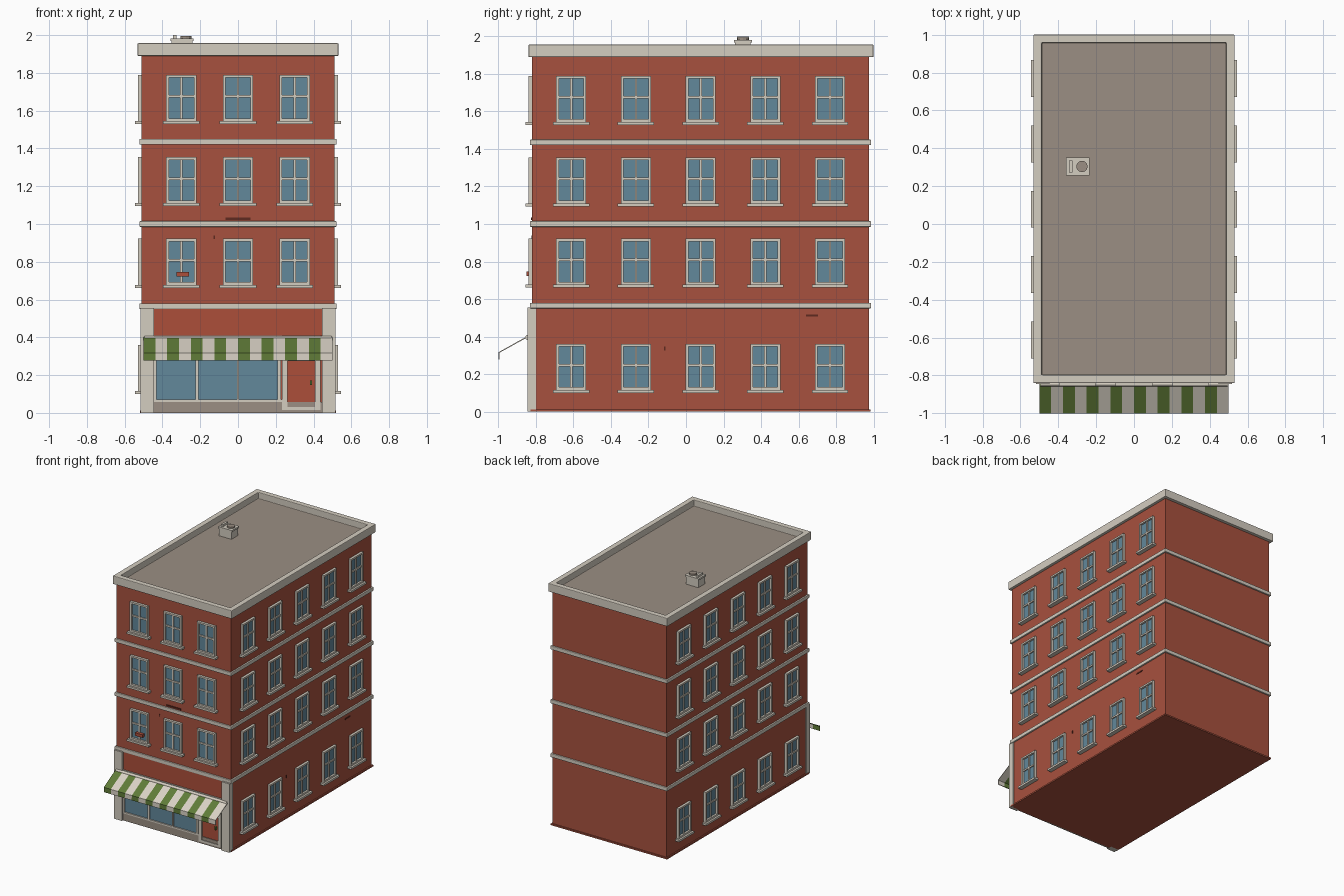
import bpy, bmesh, math
from mathutils import Matrix, Vector

old = bpy.data.objects.get("Cube")
if old:
    bpy.data.objects.remove(old, do_unlink=True)


def material(name, r, g, b):
    lin = [(c / 255 / 12.92 if c < 11 else ((c / 255 + 0.055) / 1.055) ** 2.4) for c in (r, g, b)]
    m = bpy.data.materials.new(name)
    m.use_nodes = True
    m.diffuse_color = (*lin, 1)
    m.node_tree.nodes["Principled BSDF"].inputs["Base Color"].default_value = (*lin, 1)
    return m


brick = material("brick red", 167, 81, 62)
dark_brick = material("dark brick", 95, 42, 32)
stone = material("pale stone", 212, 205, 192)
glass = material("blue glass", 98, 136, 155)
taupe = material("roof taupe", 155, 143, 131)
green = material("awning green", 96, 124, 56)
cream = material("awning cream", 218, 211, 198)
red = material("shop red", 172, 78, 58)
PALETTE = [brick, dark_brick, stone, glass, taupe, green, cream, red]


def add_box(bm, mat, x, y, z):
    """Box from three (low, high) ranges."""
    mid = Vector([(a + b) / 2 for a, b in (x, y, z)])
    size = [b - a for a, b in (x, y, z)]
    made = bmesh.ops.create_cube(bm, size=1, matrix=Matrix.Translation(mid) @ Matrix.Diagonal((*size, 1)))
    for f in {f for v in made["verts"] for f in v.link_faces}:
        f.material_index = PALETTE.index(mat)


def to_mesh(bm, name):
    mesh = bpy.data.meshes.new(name)
    bm.to_mesh(mesh)
    bm.free()
    for m in PALETTE:
        mesh.materials.append(m)
    return mesh


def place(name, mesh, loc=(0, 0, 0), turn=0):
    ob = bpy.data.objects.new(name, mesh)
    ob.location = loc
    ob.rotation_euler.z = turn
    bpy.context.collection.objects.link(ob)
    return ob


def boxes(name, parts):
    bm = bmesh.new()
    for part in parts:
        add_box(bm, *part)
    return place(name, to_mesh(bm, name))


def bevel(ob, width):
    mod = ob.modifiers.new("soft edges", "BEVEL")
    mod.width = width
    mod.segments = 2


# Main walls
W, FRONT, BACK = 0.51, -0.82, 0.975
boxes("walls", [(brick, (-W, W), (FRONT, BACK), (0, 1.9))])
boxes("base_course", [(brick, (-W - 0.01, W + 0.01), (FRONT - 0.008, BACK + 0.01), (0, 0.012))])

# Stone courses between floors
for i, z in enumerate((0.565, 1.0, 1.435)):
    course = boxes(f"floor_course_{i + 1}", [
        (stone, (-W - 0.012, W + 0.012), (FRONT - 0.012, BACK + 0.012), (z - 0.015, z + 0.015))])
    bevel(course, 0.004)

# Parapet with sunken roof
bm = bmesh.new()
add_box(bm, stone, (-0.532, 0.532), (-0.84, 1.0), (1.89, 1.957))
top = max(bm.faces, key=lambda f: f.calc_center_median().z)
bmesh.ops.inset_region(bm, faces=[top], thickness=0.062)
floor = bmesh.ops.extrude_discrete_faces(bm, faces=[top])["faces"][0]
bmesh.ops.translate(bm, verts=floor.verts, vec=(0, 0, -0.05))
floor.material_index = PALETTE.index(taupe)
bevel(place("parapet", to_mesh(bm, "parapet")), 0.005)

# Roof vent: box, lid, round fan and side flap
boxes("vent_box", [
    (stone, (-0.352, -0.242), (0.262, 0.345), (1.9, 1.97)),
    (stone, (-0.358, -0.235), (0.256, 0.351), (1.968, 1.982)),
    (stone, (-0.343, -0.325), (0.272, 0.335), (1.98, 2.0))])
bm = bmesh.new()
bmesh.ops.create_cone(bm, cap_ends=True, segments=12, radius1=0.03, radius2=0.03, depth=0.02,
                      matrix=Matrix.Translation((-0.275, 0.304, 1.984)))
for f in bm.faces:
    f.material_index = PALETTE.index(taupe)
place("vent_fan", to_mesh(bm, "vent_fan"))

# Sash window, facing -y, origin at middle of the opening on the wall
HW, HH, EDGE = 0.08, 0.122, 0.014
bm = bmesh.new()
add_box(bm, glass, (-HW + 0.005, HW - 0.005), (-0.004, 0.01), (-HH + 0.005, HH - 0.005))
for s in (-1, 1):
    lo, hi = sorted((s * HW, s * (HW - EDGE)))
    add_box(bm, stone, (lo, hi), (-0.02, 0.01), (-HH, HH))
    lo, hi = sorted((s * HH, s * (HH - EDGE)))
    add_box(bm, stone, (-HW + EDGE, HW - EDGE), (-0.02, 0.01), (lo, hi))
add_box(bm, stone, (-0.006, 0.006), (-0.012, 0.01), (-HH + EDGE, HH - EDGE))
add_box(bm, stone, (-HW + EDGE, HW - EDGE), (-0.013, 0.01), (0.002, 0.015))
add_box(bm, stone, (-0.097, 0.097), (-0.035, 0.01), (-HH - 0.016, -HH))
window = to_mesh(bm, "window")

LEVELS = (0.238, 0.8, 1.232, 1.667)
for level, z in enumerate(LEVELS):
    if level:
        for x in (-0.3, 0, 0.3):
            place("front_window", window, (x, FRONT, z))
    for i in range(5):
        y = -0.612 + 0.345 * i
        for side, label in ((1, "left"), (-1, "right")):
            place(f"{label}_window", window, (side * W, y, z), side * math.pi / 2)

# Small red planter in one window, and chipped bricks
boxes("window_planter", [(red, (-0.325, -0.26), (-0.85, -0.82), (0.723, 0.747))])
boxes("chipped_bricks", [
    (dark_brick, (-0.065, 0.065), (FRONT - 0.006, FRONT), (1.022, 1.034)),
    (dark_brick, (-0.13, -0.122), (FRONT - 0.004, FRONT), (0.92, 0.94)),
    (dark_brick, (W, W + 0.004), (0.64, 0.705), (0.506, 0.517)),
    (dark_brick, (W, W + 0.004), (-0.117, -0.109), (0.325, 0.348))])

# Shopfront pilasters
for side in (-1, 1):
    lo, hi = sorted((side * 0.446, side * 0.517))
    boxes("left_pilaster" if side > 0 else "right_pilaster",
          [(stone, (lo, hi), (-0.846, -0.8), (0, 0.556))])

# Shopfront: sign board, plinth, display window
F = FRONT
boxes("sign_board", [(red, (-0.446, 0.446), (F - 0.008, F), (0.41, 0.55))])
boxes("shop_plinth", [(taupe, (-0.446, 0.446), (F - 0.012, F), (0, 0.058))])
boxes("shop_glass", [(glass, (-0.437, 0.22), (F - 0.004, F), (0.06, 0.39))])
rails = [(stone, (-0.446, 0.235), (F - 0.014, F), span) for span in ((0.058, 0.07), (0.385, 0.41))]
rails += [(stone, (x - w, x + w), (F - 0.014, F), (0.058, 0.4))
          for x, w in ((-0.439, 0.007), (-0.217, 0.008), (0, 0.004), (0.219, 0.009))]
boxes("shop_window_frame", rails)

# Door with frame, kick plate and handle
boxes("door_frame", [
    (stone, (0.233, 0.262), (F - 0.018, F), (0.015, 0.4)),
    (stone, (0.408, 0.436), (F - 0.018, F), (0.015, 0.4)),
    (stone, (0.233, 0.436), (F - 0.018, F), (0.275, 0.41)),
    (stone, (0.233, 0.436), (F - 0.018, F), (0.015, 0.032))])
boxes("door", [(red, (0.262, 0.408), (F - 0.008, F), (0.058, 0.28)),
               (taupe, (0.262, 0.408), (F - 0.013, F), (0.03, 0.058))])
boxes("door_handle", [(green, (0.38, 0.392), (F - 0.025, F), (0.148, 0.172))])

# Striped awning: sloped sheet and hanging valance
STRIPES = 16
profile = [(-0.84, 0.402), (-0.997, 0.315), (-0.997, 0.278)]
bm = bmesh.new()
rows = [[bm.verts.new((-0.5 + i / STRIPES, y, z)) for y, z in profile] for i in range(STRIPES + 1)]
for i in range(STRIPES):
    for j in range(2):
        f = bm.faces.new((rows[i][j], rows[i][j + 1], rows[i + 1][j + 1], rows[i + 1][j]))
        f.material_index = PALETTE.index(cream if i % 2 else green)
awning = place("awning", to_mesh(bm, "awning"))
thick = awning.modifiers.new("cloth", "SOLIDIFY")
thick.thickness = 0.006
thick.offset = 0

# Awning roller
bm = bmesh.new()
bmesh.ops.create_cone(bm, cap_ends=True, segments=12, radius1=0.013, radius2=0.013, depth=0.99,
                      matrix=Matrix.Translation((0, -0.845, 0.395)) @ Matrix.Rotation(math.pi / 2, 4, "Y"))
for f in bm.faces:
    f.material_index = PALETTE.index(stone)
place("awning_roller", to_mesh(bm, "awning_roller"))
